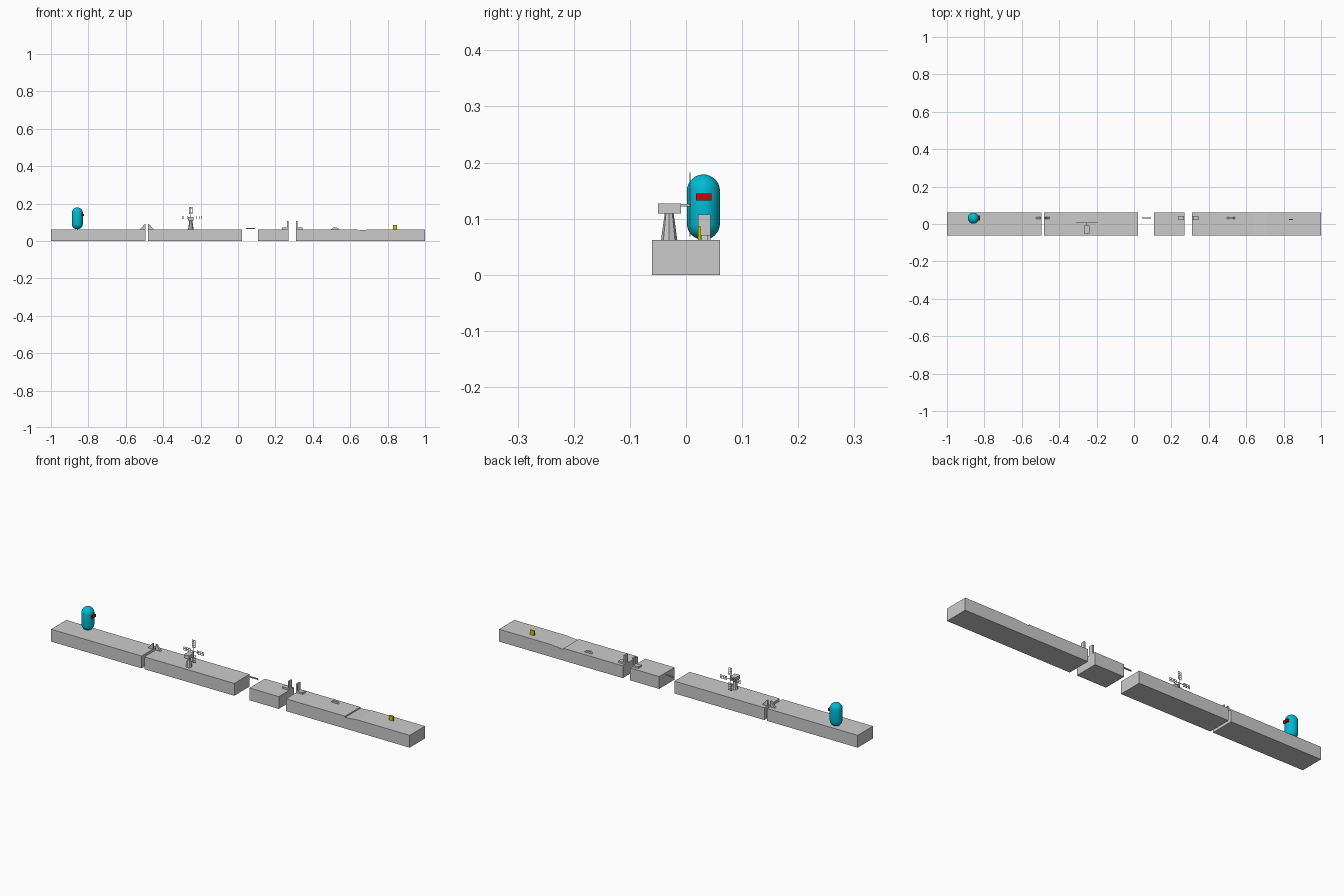
import bpy, bmesh, math
from mathutils import Matrix

if "Cube" in bpy.data.objects:
    bpy.data.objects.remove(bpy.data.objects["Cube"], do_unlink=True)


def material(name, rgb):
    m = bpy.data.materials.new(name)
    m.use_nodes = True
    m.diffuse_color = (*rgb, 1)
    m.node_tree.nodes["Principled BSDF"].inputs["Base Color"].default_value = (*rgb, 1)
    return m


GREY = material("stone grey", (0.6, 0.6, 0.6))
CYAN = material("cyan", (0.0, 0.5, 0.66))
RED = material("red", (0.65, 0.0, 0.0))
YELLOW = material("yellow", (0.65, 0.58, 0.0))


def finish(name, bm, mat):
    bmesh.ops.recalc_face_normals(bm, faces=bm.faces)
    me = bpy.data.meshes.new(name)
    bm.to_mesh(me)
    bm.free()
    me.materials.append(mat)
    ob = bpy.data.objects.new(name, me)
    bpy.context.collection.objects.link(ob)
    return ob


def add_box(bm, x, y, z):
    size = [b - a for a, b in (x, y, z)]
    mid = [(a + b) / 2 for a, b in (x, y, z)]
    mat = Matrix.Translation(mid) @ Matrix.Diagonal((*size, 1))
    return bmesh.ops.create_cube(bm, size=1, matrix=mat)["verts"]


def box(name, x, y, z, mat=GREY):
    bm = bmesh.new()
    add_box(bm, x, y, z)
    return finish(name, bm, mat)


def prism(name, points, y, mat=GREY):
    """Extrude an x-z outline along y."""
    bm = bmesh.new()
    face = bm.faces.new([bm.verts.new((px, y[0], pz)) for px, pz in points])
    out = bmesh.ops.extrude_face_region(bm, geom=[face])["geom"]
    bmesh.ops.translate(bm, vec=(0, y[1] - y[0], 0),
                        verts=[v for v in out if isinstance(v, bmesh.types.BMVert)])
    return finish(name, bm, mat)


TOP = 0.062
DEPTH = (-0.061, 0.061)
LANE = 0.033

# Ground blocks with gaps; the last one has a step and a shallow ramp
for name, x in (("start_block", (-1, -0.495)), ("middle_block", (-0.48, 0.022)),
                ("small_block", (0.107, 0.27))):
    box(name, x, DEPTH, (0, TOP))
prism("end_block", [(0.31, 0), (1, 0), (1, TOP), (0.71, TOP), (0.64, TOP - 0.006),
                    (0.64, TOP), (0.31, TOP)], DEPTH)

# Capsule body: a sphere whose halves are pulled apart
R = 0.0295
bm = bmesh.new()
bmesh.ops.create_uvsphere(bm, u_segments=32, v_segments=17, radius=R)
for v in bm.verts:
    v.co.z += math.copysign(0.0288, v.co.z)
bmesh.ops.translate(bm, vec=(-0.859, 0.031, 0.1205), verts=bm.verts)
body = finish("capsule_body", bm, CYAN)
for p in body.data.polygons:
    p.use_smooth = True
box("visor", (-0.845, -0.823), (0.018, 0.045), (0.132, 0.145), RED)

# Triangular brackets either side of the first gap
for name, s in (("left_bracket", 1), ("right_bracket", -1)):
    edge = -0.4875 + s * 0.0075
    prism(name, [(edge, TOP), (edge + s * 0.028, TOP), (edge + s * 0.004, 0.09),
                 (edge, 0.09)], (LANE - 0.005, LANE + 0.005))

# Windmill tower and cap
WX, WY, HUB = -0.252, -0.03, 0.125
bm = bmesh.new()
bmesh.ops.create_cone(bm, cap_ends=True, segments=8, radius1=0.0145, radius2=0.008,
                      depth=0.047, matrix=Matrix.Translation((WX, WY, TOP + 0.0235)))
finish("windmill_tower", bm, GREY)
box("windmill_cap", (WX - 0.014, WX + 0.014), (-0.05, -0.009), (0.109, 0.127))
box("windmill_shaft", (WX - 0.002, WX + 0.002), (-0.01, 0.009), (HUB - 0.003, HUB + 0.001))

# Lattice sails, four copies turned about the hub
bm = bmesh.new()
for i in range(4):
    parts = add_box(bm, (-0.001, 0.001), (-0.001, 0.001), (0, 0.057))
    for side in (-0.008, 0.008):
        parts += add_box(bm, (side - 0.0007, side + 0.0007), (-0.001, 0.001), (0.018, 0.057))
    for k in range(5):
        h = 0.019 + k * 0.009
        parts += add_box(bm, (-0.008, 0.008), (-0.001, 0.001), (h, h + 0.0015))
    bmesh.ops.rotate(bm, verts=parts, matrix=Matrix.Rotation(i * math.pi / 2, 3, 'Y'))
bmesh.ops.translate(bm, vec=(WX, 0.007, HUB), verts=bm.verts)
finish("windmill_sails", bm, GREY)

# Floating plank over the wide gap
box("floating_plank", (0.043, 0.09), (LANE - 0.003, LANE + 0.003), (TOP + 0.001, TOP + 0.006))

# Gate posts with feet beside the narrow gap
for name, s in (("left_gate", 1), ("right_gate", -1)):
    edge = 0.29 + s * 0.02
    prism(name, [(edge, TOP), (edge + s * 0.036, TOP), (edge + s * 0.036, 0.071),
                 (edge + s * 0.007, 0.071), (edge + s * 0.007, 0.107), (edge, 0.107)],
          (0.021, 0.044))

# Low wedge and the yellow panel near the end
prism("low_wedge", [(0.498, TOP), (0.54, TOP), (0.53, 0.071), (0.508, 0.071)],
      (LANE - 0.005, LANE + 0.005))
box("yellow_panel", (0.828, 0.851), (0.021, 0.027), (TOP, 0.086), YELLOW)
